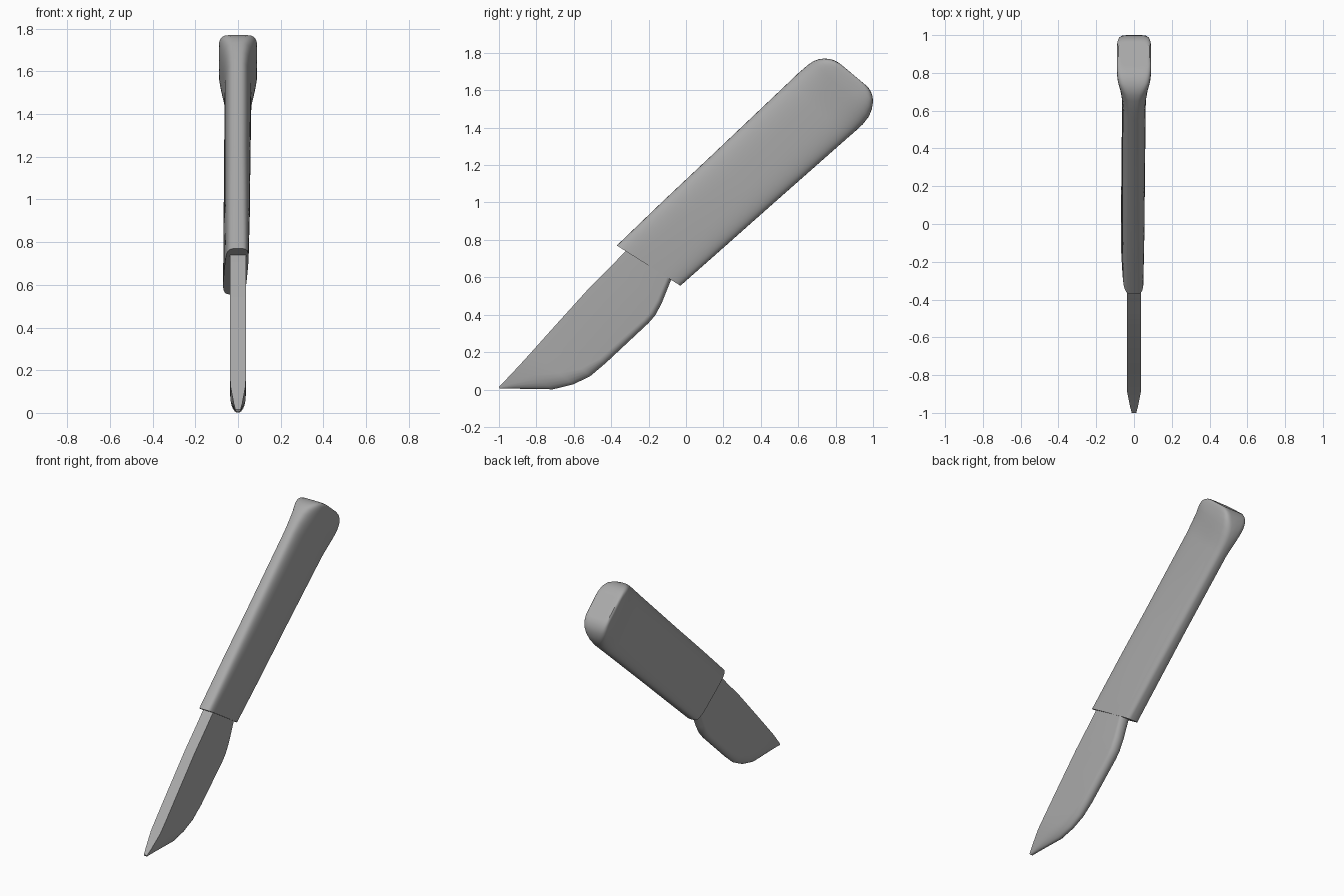
import bpy, bmesh, math

if "Cube" in bpy.data.objects:
    bpy.data.objects.remove(bpy.data.objects["Cube"])

grey = bpy.data.materials.new("dark_grey")
grey.diffuse_color = (0.4, 0.4, 0.4, 1)
grey.use_nodes = True
grey.node_tree.nodes["Principled BSDF"].inputs["Base Color"].default_value = grey.diffuse_color


def loft(name, rings, angle):
    """Skin a list of equal-length rings of 3D points and cap both ends."""
    bm = bmesh.new()
    loops = [[bm.verts.new(p) for p in ring] for ring in rings]
    n = len(loops[0])
    for a, b in zip(loops, loops[1:]):
        for i in range(n):
            j = (i + 1) % n
            bm.faces.new((a[i], a[j], b[j], b[i]))
    bm.faces.new(loops[0][::-1])
    bm.faces.new(loops[-1])
    bmesh.ops.recalc_face_normals(bm, faces=bm.faces)
    mesh = bpy.data.meshes.new(name)
    bm.to_mesh(mesh)
    bm.free()
    mesh.materials.append(grey)
    obj = bpy.data.objects.new(name, mesh)
    bpy.context.collection.objects.link(obj)
    bpy.ops.object.select_all(action='DESELECT')
    obj.select_set(True)
    bpy.context.view_layer.objects.active = obj
    bpy.ops.object.shade_smooth_by_angle(angle=math.radians(angle))
    return obj


def place(top, bottom, u, x):
    """Point at fraction u between the upper and lower outline, offset by x."""
    return (x, top[0] + (bottom[0] - top[0]) * u, top[1] + (bottom[1] - top[1]) * u)


def grip_ring(top, bottom, h, shift, power, count=48):
    ring = []
    for i in range(count):
        a = math.tau * i / count
        c, s = math.cos(a), math.sin(a)
        u = 0.5 - 0.5 * math.copysign(abs(c) ** (2 / power), c)
        x = h * math.copysign(abs(s) ** (2 / power), s)
        ring.append(place(top, bottom, u, x + shift * u))
    return ring


def blade_ring(top, bottom, h, start):
    # square spine, rounded cutting edge
    half = [(0, 1), (start, 1)]
    for k in range(1, 6):
        a = math.radians(16 * k)
        half.append((start + (1 - start) * math.sin(a), math.cos(a)))
    right = [place(top, bottom, u, h * w) for u, w in half]
    left = [place(top, bottom, u, -h * w) for u, w in reversed(half)]
    return right + left


# Handle: upper outline, lower outline, half thickness, sideways lean, squareness
grip = [
    ((-0.37, 0.77), (-0.03, 0.555), 0.055, -0.02, 4.5),
    ((-0.12, 1.01), (0.21, 0.767), 0.060, -0.013, 3.6),
    ((0.13, 1.245), (0.45, 0.98), 0.061, -0.008, 3.2),
    ((0.55, 1.643), (0.86, 1.342), 0.063, 0, 3.0),
    ((0.60, 1.691), (0.905, 1.381), 0.069, 0, 3.0),
    ((0.65, 1.734), (0.945, 1.418), 0.079, 0, 3.0),
    ((0.68, 1.755), (0.978, 1.46), 0.086, 0, 3.4),
    ((0.71, 1.766), (0.994, 1.50), 0.090, 0, 4.2),
    ((0.74, 1.77), (1.00, 1.54), 0.090, 0, 5.5),
    ((0.77, 1.767), (0.997, 1.57), 0.090, 0, 5.5),
    ((0.795, 1.759), (0.988, 1.593), 0.088, 0, 5.5),
    ((0.82, 1.745), (0.975, 1.615), 0.082, 0, 5),
    ((0.835, 1.733), (0.965, 1.624), 0.070, 0, 5),
]
loft("handle", [grip_ring(*g) for g in grip], 40)

# Blade: spine, cutting edge, half thickness, where the edge rounding starts
blade = [
    ((-1.0, 0.015), (-0.995, 0.005), 0.012, 0.5),
    ((-0.97, 0.045), (-0.90, 0.004), 0.020, 0.4),
    ((-0.89, 0.13), (-0.71, 0.0), 0.036, 0.4),
    ((-0.83, 0.196), (-0.60, 0.027), 0.037, 0.65),
    ((-0.77, 0.263), (-0.51, 0.072), 0.037, 0.8),
    ((-0.71, 0.33), (-0.43, 0.14), 0.037, 0.88),
    ((-0.52, 0.54), (-0.20, 0.355), 0.037, 0.91),
    ((-0.46, 0.60), (-0.165, 0.395), 0.037, 0.91),
    ((-0.40, 0.66), (-0.13, 0.46), 0.037, 0.91),
    ((-0.33, 0.733), (-0.08, 0.585), 0.037, 0.91),
    ((-0.22, 0.83), (-0.02, 0.69), 0.036, 0.91),
]
loft("blade", [blade_ring(*b) for b in blade], 35)
